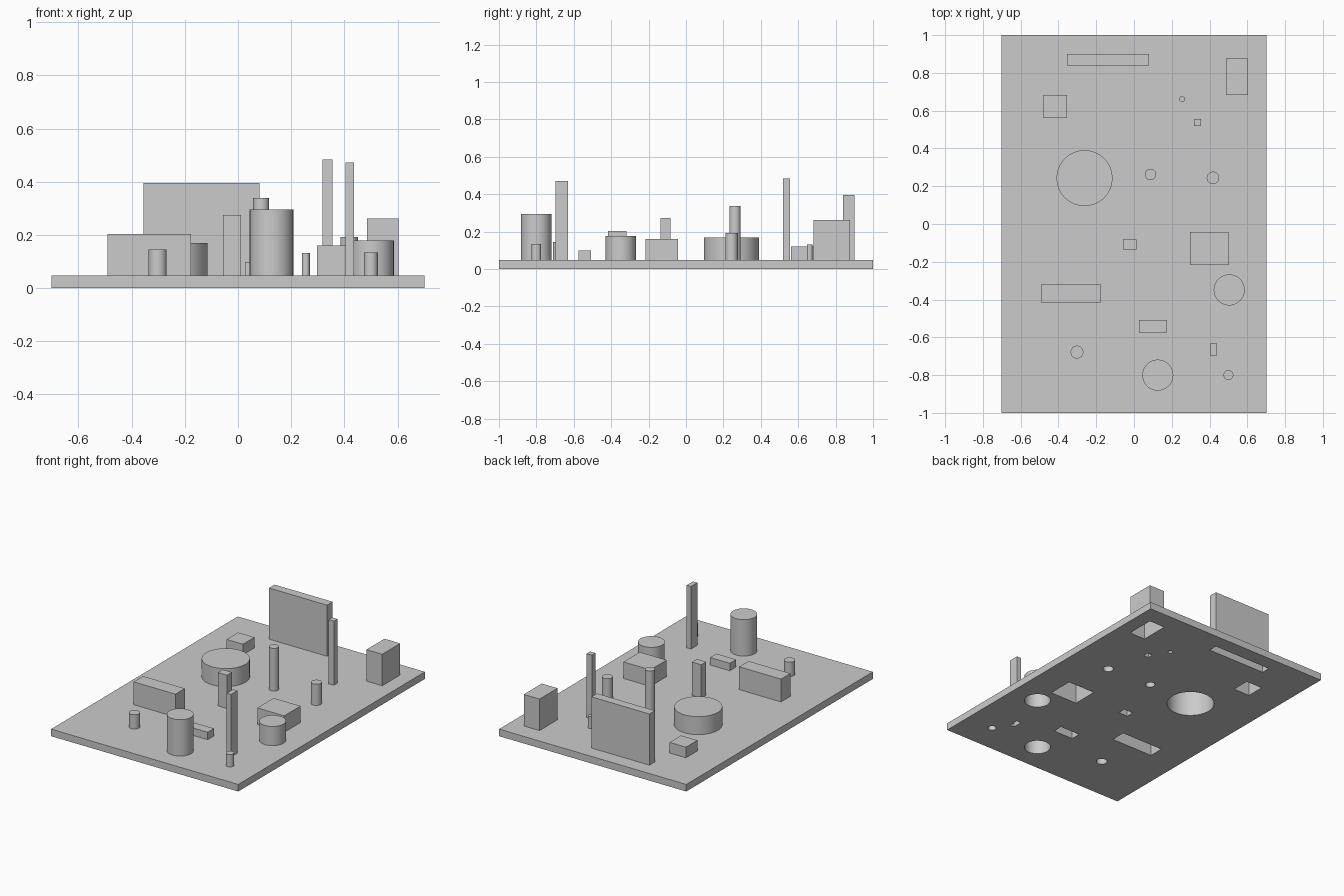
import bpy, bmesh, math

if "Cube" in bpy.data.objects:
    bpy.data.objects.remove(bpy.data.objects["Cube"])

PLATE_X, PLATE_Y, PLATE_T = 0.702, 1.0, 0.048

# rectangular posts: name, x0, x1, y0, y1, top
BOXES = [
    ("back_wall", -0.356, 0.080, 0.840, 0.900, 0.395),
    ("back_right_block", 0.486, 0.604, 0.683, 0.876, 0.262),
    ("back_left_block", -0.478, -0.356, 0.561, 0.684, 0.120),
    ("tall_back_post", 0.317, 0.356, 0.519, 0.556, 0.483),
    ("middle_post", -0.057, 0.012, -0.135, -0.082, 0.274),
    ("right_block", 0.297, 0.499, -0.217, -0.042, 0.160),
    ("left_block", -0.491, -0.177, -0.418, -0.317, 0.203),
    ("low_block", 0.027, 0.175, -0.575, -0.508, 0.099),
    ("tall_front_post", 0.404, 0.436, -0.698, -0.630, 0.472),
]
# round posts: name, x, y, radius, top
ROUNDS = [
    ("tiny_back_pin", 0.255, 0.661, 0.015, 0.131),
    ("wide_drum", -0.262, 0.243, 0.148, 0.170),
    ("slim_column", 0.087, 0.262, 0.030, 0.338),
    ("short_column", 0.418, 0.244, 0.033, 0.192),
    ("right_drum", 0.504, -0.349, 0.082, 0.178),
    ("left_pin", -0.302, -0.678, 0.034, 0.145),
    ("front_drum", 0.126, -0.800, 0.082, 0.295),
    ("front_pin", 0.500, -0.800, 0.026, 0.133),
]


def prism(name, outline, z0, z1, bottom=True):
    """Extrude a counter-clockwise outline; optionally leave the bottom open."""
    bm = bmesh.new()
    lo = [bm.verts.new((x, y, z0)) for x, y in outline]
    hi = [bm.verts.new((x, y, z1)) for x, y in outline]
    n = len(outline)
    for i in range(n):
        j = (i + 1) % n
        bm.faces.new((lo[i], lo[j], hi[j], hi[i]))
    bm.faces.new(hi)
    if bottom:
        bm.faces.new(lo[::-1])
    mesh = bpy.data.meshes.new(name)
    bm.to_mesh(mesh)
    bm.free()
    ob = bpy.data.objects.new(name, mesh)
    bpy.context.collection.objects.link(ob)
    return ob


def rect(x0, x1, y0, y1):
    return [(x0, y0), (x1, y0), (x1, y1), (x0, y1)]


def circle(x, y, r, n=64):
    return [(x + r * math.cos(2 * math.pi * i / n), y + r * math.sin(2 * math.pi * i / n))
            for i in range(n)]


def smooth(ob):
    bpy.ops.object.select_all(action='DESELECT')
    ob.select_set(True)
    bpy.context.view_layer.objects.active = ob
    bpy.ops.object.shade_smooth_by_angle(angle=math.radians(30))


# base plate
plate = prism("base_plate", rect(-PLATE_X, PLATE_X, -PLATE_Y, PLATE_Y), 0, PLATE_T)

# hollow posts, open below, each over a matching hole in the plate
posts = [(b[0], rect(*b[1:5]), b[5]) for b in BOXES]
posts += [(c[0], circle(*c[1:4]), c[4]) for c in ROUNDS]
cutters = bpy.data.collections.new("hole_cutters")
bpy.context.scene.collection.children.link(cutters)
for name, outline, top in posts:
    post = prism(name, outline, PLATE_T, top, bottom=False)
    if len(outline) > 4:
        smooth(post)
    cutter = prism(name + "_hole", outline, -0.05, PLATE_T + 0.05)
    bpy.context.collection.objects.unlink(cutter)
    cutters.objects.link(cutter)
    cutter.hide_render = True
    cutter.display_type = 'WIRE'

# cut the holes through the plate
mod = plate.modifiers.new("holes", 'BOOLEAN')
mod.operation = 'DIFFERENCE'
mod.operand_type = 'COLLECTION'
mod.collection = cutters
mod.solver = 'EXACT'
bpy.context.view_layer.objects.active = plate
bpy.ops.object.modifier_apply(modifier=mod.name)
for ob in list(cutters.objects):
    bpy.data.objects.remove(ob)
bpy.data.collections.remove(cutters)
smooth(plate)
